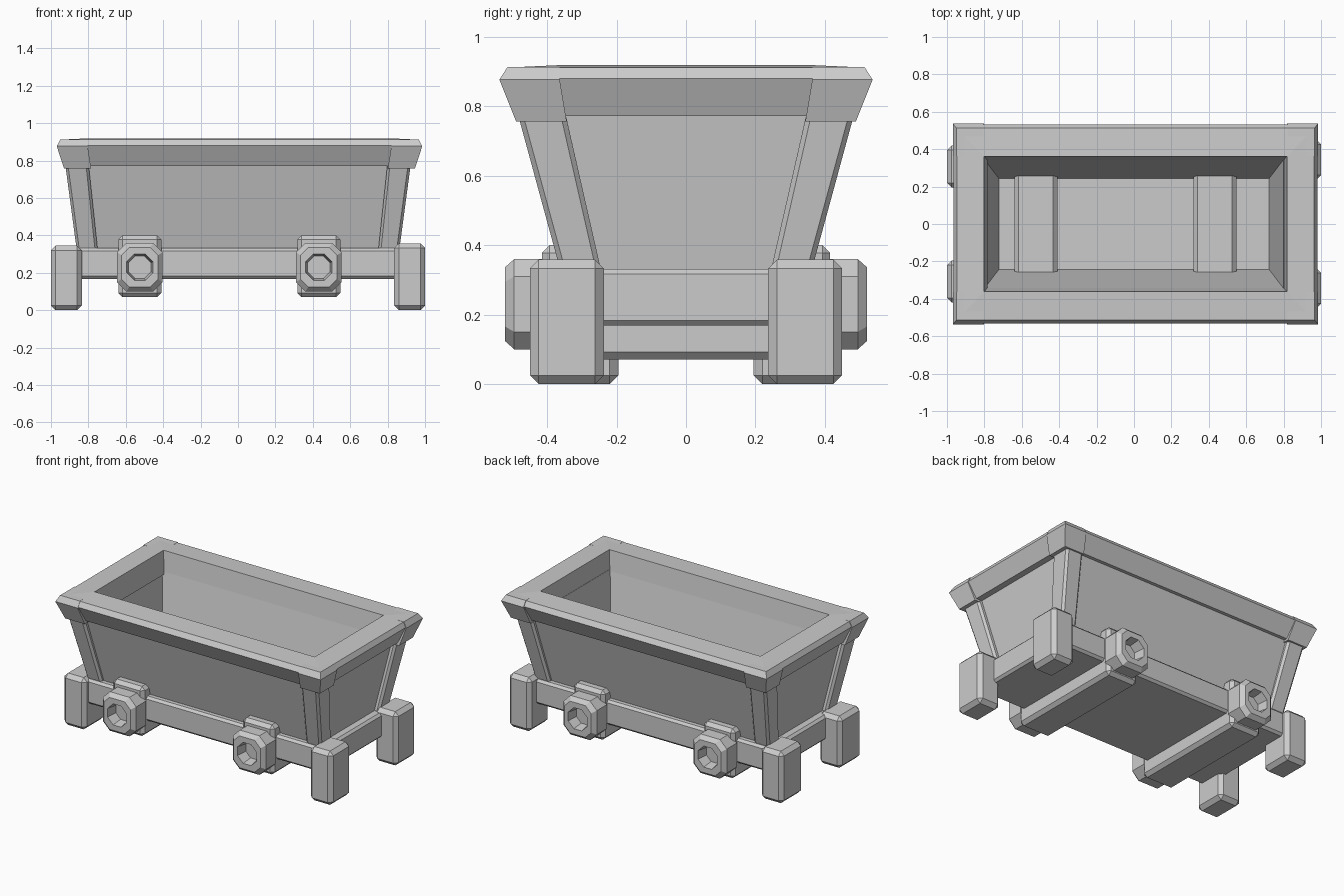
import bpy, bmesh, math

if "Cube" in bpy.data.objects:
    bpy.data.objects.remove(bpy.data.objects["Cube"])


def finish(name, bm, bevel=0.0):
    bmesh.ops.recalc_face_normals(bm, faces=bm.faces)
    me = bpy.data.meshes.new(name)
    bm.to_mesh(me)
    bm.free()
    ob = bpy.data.objects.new(name, me)
    bpy.context.collection.objects.link(ob)
    if bevel:
        m = ob.modifiers.new("chamfer", 'BEVEL')
        m.width = bevel
        m.segments = 1
        m.limit_method = 'ANGLE'
    return ob


def loft(name, loops, capped=True, bevel=0.0):
    """Skin a list of equal-length loops; cap the ends or join last to first."""
    bm = bmesh.new()
    rows = [[bm.verts.new(p) for p in lp] for lp in loops]
    n = len(rows[0])
    pairs = list(zip(rows, rows[1:]))
    if capped:
        bm.faces.new(rows[0])
        bm.faces.new(rows[-1])
    else:
        pairs.append((rows[-1], rows[0]))
    for a, b in pairs:
        for i in range(n):
            j = (i + 1) % n
            bm.faces.new((a[i], a[j], b[j], b[i]))
    return finish(name, bm, bevel)


def rect(x0, x1, y0, y1, z):
    return [(x0, y0, z), (x1, y0, z), (x1, y1, z), (x0, y1, z)]


def box(name, x0, x1, y0, y1, z0, z1, bevel=0.0):
    return loft(name, [rect(x0, x1, y0, y1, z0), rect(x0, x1, y0, y1, z1)], True, bevel)


def ring(name, sections, shift=0.0):
    """Closed rectangular ring from (half x, half y, z) sections."""
    return loft(name, [rect(shift - hx, shift + hx, -hy, hy, z) for hx, hy, z in sections], False)


def octagon(cx, y, cz, hx, hz, c):
    return [(cx + x, y, cz + z) for x, z in (
        (hx, hz - c), (hx - c, hz), (c - hx, hz), (-hx, hz - c),
        (-hx, c - hz), (c - hx, -hz), (hx - c, -hz), (hx, c - hz))]


# chassis slab, also the tub floor
box("chassis", -0.89, 0.89, -0.38, 0.38, 0.168, 0.332, 0.015)

# flared tub walls
ring("tub_walls", [(0.83, 0.335, 0.32), (0.895, 0.46, 0.80),
                   (0.80, 0.345, 0.80), (0.72, 0.24, 0.32)])

# top rim rails
ring("rim", [(0.925, 0.475, 0.772), (0.972, 0.533, 0.88), (0.955, 0.512, 0.912),
             (0.81, 0.362, 0.919), (0.79, 0.34, 0.772)], 0.008)

for sx in (-1, 1):
    # corner legs, the right pair slightly wider apart and taller
    y0, y1, top = (0.237, 0.45, 0.358) if sx > 0 else (0.195, 0.42, 0.345)
    for sy in (-1, 1):
        xs = sorted((sx * 0.835, sx * 1.0))
        ys = sorted((sy * y0, sy * y1))
        box("leg", *xs, *ys, 0.0, top, 0.025)

        # slanted corner posts
        def post_loop(xa, xb, ya, yb, z):
            return [(sx * x, sy * y, z) for x, y, _ in rect(xa, xb, ya, yb, 0)]
        loft("corner_post", [post_loop(0.75, 0.862, 0.243, 0.36, 0.32),
                             post_loop(0.80, 0.925, 0.35, 0.488, 0.79)], True, 0.014)

        # corner caps on the rim
        def cap_loop(xa, xb, ya, yb, z):
            return [(sx * x + 0.008, sy * y, z) for x, y, _ in rect(xa, xb, ya, yb, 0)]
        loft("rim_corner", [cap_loop(0.793, 0.938, 0.344, 0.49, 0.757),
                            cap_loop(0.812, 0.977, 0.364, 0.538, 0.877),
                            cap_loop(0.812, 0.958, 0.364, 0.514, 0.914)])

for cx in (-0.525, 0.432):
    # cross beam clamped around the chassis
    box("axle_beam", cx - 0.115, cx + 0.115, -0.415, 0.415, 0.07, 0.40, 0.022)
    # octagonal axle housings with a hollow centre
    for s in (-1, 1):
        cz, hub = 0.23, 0.07
        cut = hub * (2 - math.sqrt(2))
        loft("axle_housing", [
            octagon(cx, s * 0.39, cz, 0.122, 0.13, 0.05),
            octagon(cx, s * 0.495, cz, 0.122, 0.13, 0.05),
            octagon(cx, s * 0.522, cz, 0.098, 0.106, 0.042),
            octagon(cx, s * 0.522, cz, hub, hub, cut),
            octagon(cx, s * 0.45, cz, hub * 0.85, hub * 0.85, cut * 0.85)])
